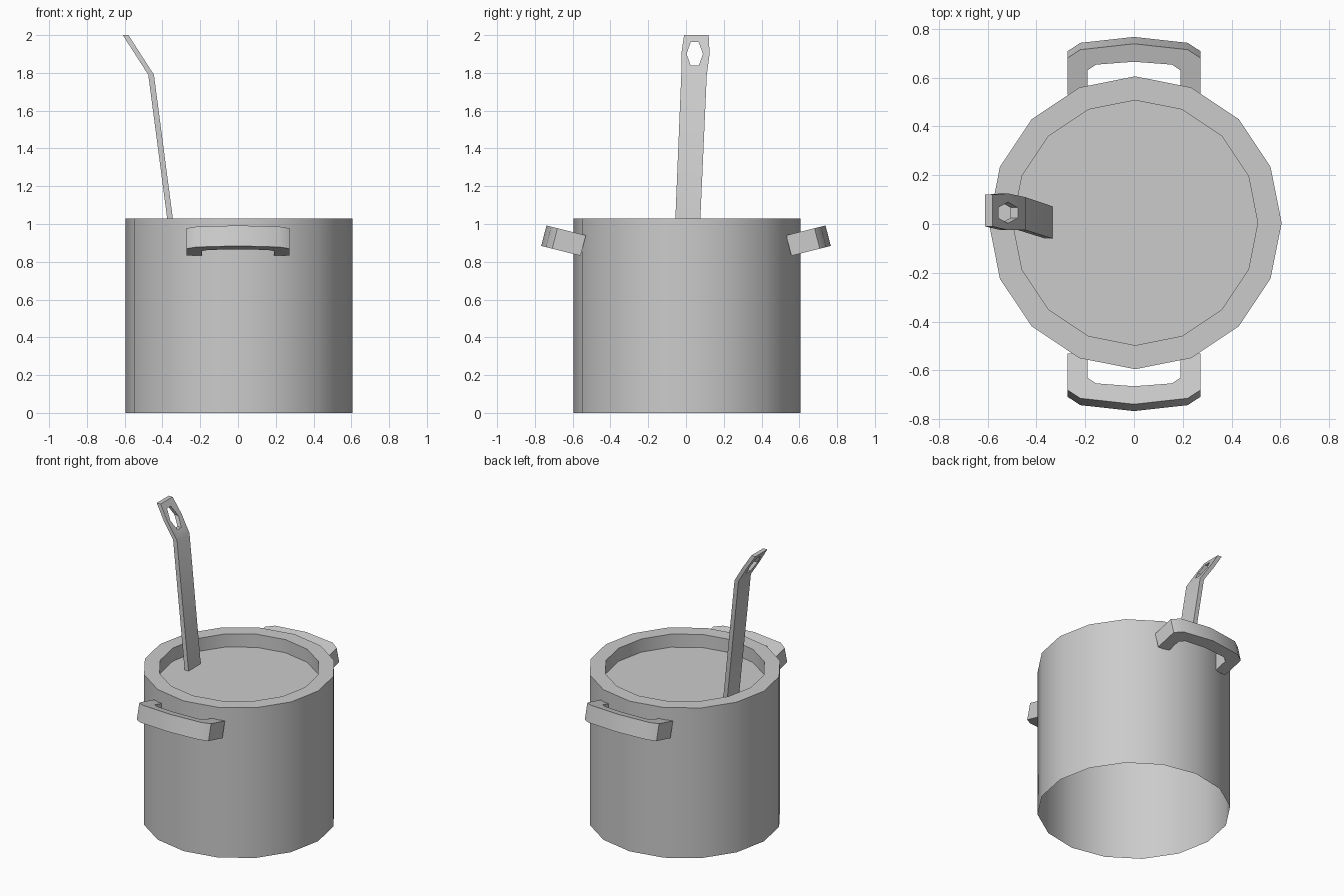
import bpy, bmesh, math
from mathutils import Vector, Matrix

if "Cube" in bpy.data.objects:
    bpy.data.objects.remove(bpy.data.objects["Cube"])


def finish(name, bm):
    """Turn a bmesh into a named object, smooth on shallow angles only."""
    bmesh.ops.recalc_face_normals(bm, faces=bm.faces)
    me = bpy.data.meshes.new(name)
    bm.to_mesh(me)
    bm.free()
    me.shade_smooth()
    me.set_sharp_from_angle(angle=math.radians(30))
    ob = bpy.data.objects.new(name, me)
    bpy.context.collection.objects.link(ob)
    return ob


def loft(bm, a, b, closed=True):
    """Quads between two equally long vertex rows."""
    n = len(a)
    for i in range(n if closed else n - 1):
        j = (i + 1) % n
        bm.faces.new((a[i], a[j], b[j], b[i]))


def row(bm, pts):
    return [bm.verts.new(p) for p in pts]


SIDES, CX, CY = 16, 0.005, 0.005


def ring(r, z):
    return [(CX + r * math.cos(math.tau * i / SIDES),
             CY + r * math.sin(math.tau * i / SIDES), z) for i in range(SIDES)]


# Pot wall: outside, flat rim and inner lip, open underneath
bm = bmesh.new()
rings = [row(bm, ring(r, z)) for r, z in
         ((0.6, 0), (0.6, 1.03), (0.502, 1.03), (0.502, 0.94))]
for a, b in zip(rings, rings[1:]):
    loft(bm, a, b)
finish("pot_wall", bm)

# Liquid surface
bm = bmesh.new()
face = bm.faces.new(row(bm, ring(0.502, 0.94)))
liquid = finish("liquid_surface", bm)
if liquid.data.polygons[0].normal.z < 0:
    liquid.data.flip_normals()

# Side handles: tilted U-shaped slabs, (x, distance outward along the slab)
outer_half = [(0.272, 0.0), (0.272, 0.155), (0.22, 0.19)]
inner_half = [(0.19, 0.0), (0.19, 0.103), (0.155, 0.127)]


def u_path(half, mid):
    return half + [(0, mid)] + [(-x, u) for x, u in reversed(half)]


def handle(name, angle):
    bm = bmesh.new()
    drop = Vector((0, -0.028, -0.108))
    turn = Matrix.Rotation(angle, 3, 'Z')
    rows = []
    for path in (u_path(outer_half, 0.215), u_path(inner_half, 0.139)):
        top = [Vector((x, -0.53 - 0.97 * u, 0.94 + 0.243 * u)) for x, u in path]
        rows.append(row(bm, [turn @ p for p in top]))
        rows.append(row(bm, [turn @ (p + drop) for p in top]))
    ot, ob, it, ib = rows
    for a, b in ((ot, it), (ob, ib), (ot, ob), (it, ib)):
        loft(bm, a, b, closed=False)
    for k in (0, -1):
        bm.faces.new((ot[k], it[k], ib[k], ob[k]))
    finish(name, bm)


handle("front_handle", 0)
handle("back_handle", math.pi)

# Ladle: flat bar with a bent head and a six-sided hanging hole
def head_x(z):
    return -0.445 - (z - 1.79) * 0.135 / 0.21


outline = [(-0.025, 1.79), (-0.025, 1.90), (-0.01, 2.0),
           (0.12, 2.0), (0.125, 1.90), (0.11, 1.79)]
hole = [(0.025, 1.838), (0.003, 1.90), (0.025, 1.963),
        (0.067, 1.963), (0.09, 1.90), (0.067, 1.838)]
bm = bmesh.new()
layers = []
for shift in (0, -0.03):
    out = row(bm, [(head_x(z) + shift, y, z) for y, z in outline])
    inn = row(bm, [(head_x(z) + shift, y, z) for y, z in hole])
    foot = row(bm, [(-0.333 + shift, y, 0.938) for y in (-0.06, 0.072)])
    loft(bm, out, inn)
    bm.faces.new((out[0], out[5], foot[1], foot[0]))
    layers.append((out + [foot[1], foot[0]], inn))
loft(bm, layers[0][0], layers[1][0])
loft(bm, layers[0][1], layers[1][1])
finish("ladle_handle", bm)
